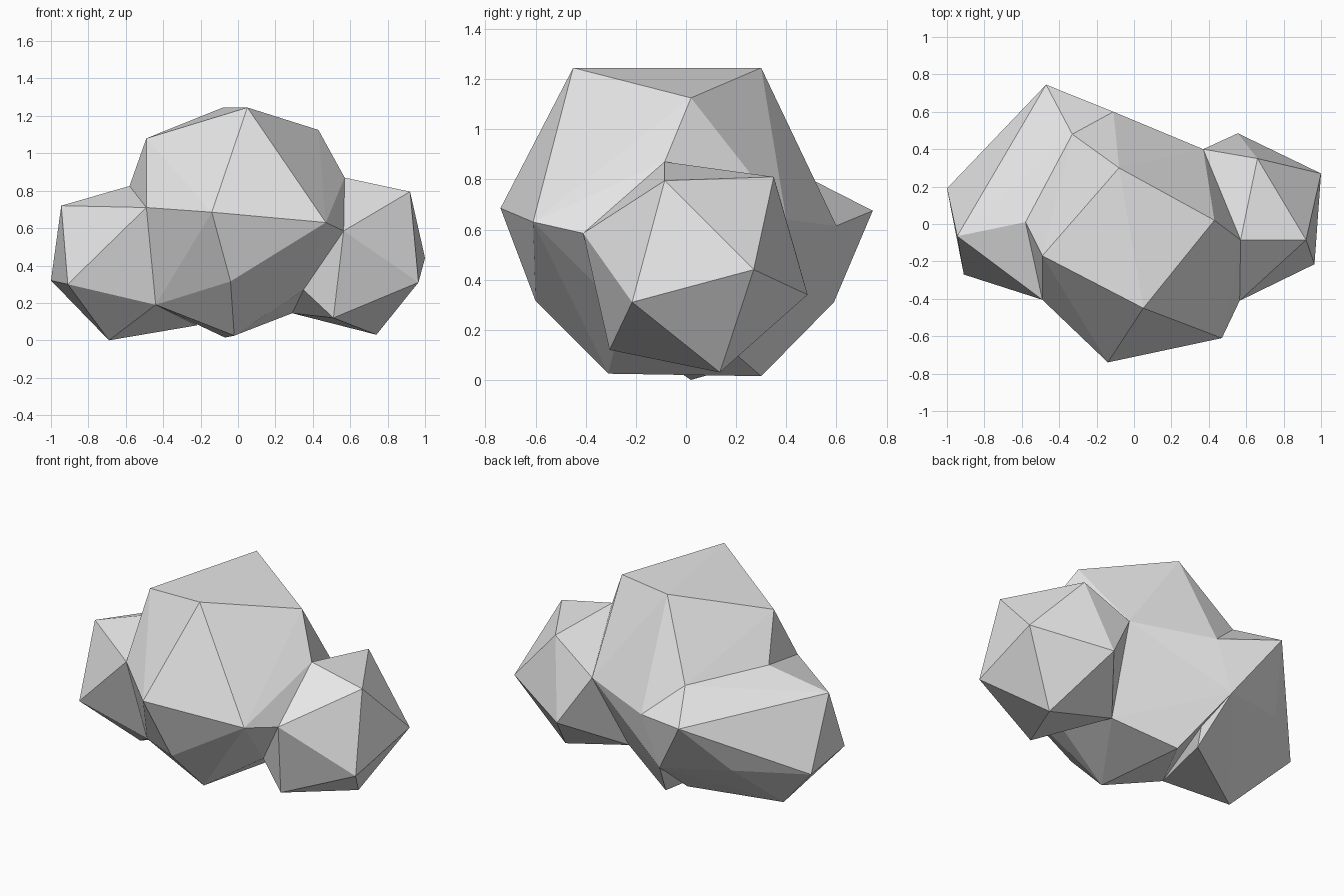
import bpy, bmesh

if "Cube" in bpy.data.objects:
    bpy.data.objects.remove(bpy.data.objects["Cube"])

# One plain grey stone colour
stone = bpy.data.materials.new("stone_grey")
stone.diffuse_color = (0.8, 0.8, 0.8, 1)
stone.use_nodes = True
stone.node_tree.nodes["Principled BSDF"].inputs["Base Color"].default_value = stone.diffuse_color


def boulder(name, corners):
    """Faceted lump: convex hull around its corner points."""
    bm = bmesh.new()
    for p in corners:
        bm.verts.new(p)
    res = bmesh.ops.convex_hull(bm, input=bm.verts[:])
    loose = [v for v in bm.verts if not v.link_faces]
    bmesh.ops.delete(bm, geom=loose, context='VERTS')
    bmesh.ops.recalc_face_normals(bm, faces=bm.faces[:])
    me = bpy.data.meshes.new(name)
    bm.to_mesh(me)
    bm.free()
    me.materials.append(stone)
    ob = bpy.data.objects.new(name, me)
    bpy.context.collection.objects.link(ob)


# Corners of the big middle lump only
core = [(.05, -.45, 1.245), (-.08, .30, 1.245), (.43, .02, 1.125),
        (-.49, -.17, 1.08), (-.14, -.74, .685), (.47, -.61, .63),
        (-.04, -.60, .315), (-.02, -.31, .025), (-.07, .30, .015)]

# Corners where the lumps meet
left_seam = [(-.49, -.405, .71), (-.58, .01, .825), (-.44, -.27, .19),
             (-.33, .48, .81), (-.11, .60, .615), (-.23, .59, .31)]
right_seam = [(.57, -.085, .87), (.565, -.41, .585), (.37, .40, .64),
              (.29, .15, .145), (.35, -.25, .27)]

# Outer corners of the side lumps
left = [(-1, .19, .32), (-.945, -.065, .72), (-.91, -.27, .30),
        (-.69, .02, .0), (-.47, .745, .675), (-.65, .36, .69),
        (-.65, .475, .36), (-.37, .04, .14), (-.22, .30, .08)]
right = [(.92, -.085, .795), (.66, .35, .81), (1, .27, .44),
         (.965, -.215, .31), (.51, -.305, .12), (.74, .135, .03),
         (.555, .485, .34)]

boulder("middle_lump", core + left_seam + right_seam)
boulder("left_lump", left + left_seam)
boulder("right_lump", right + right_seam)
